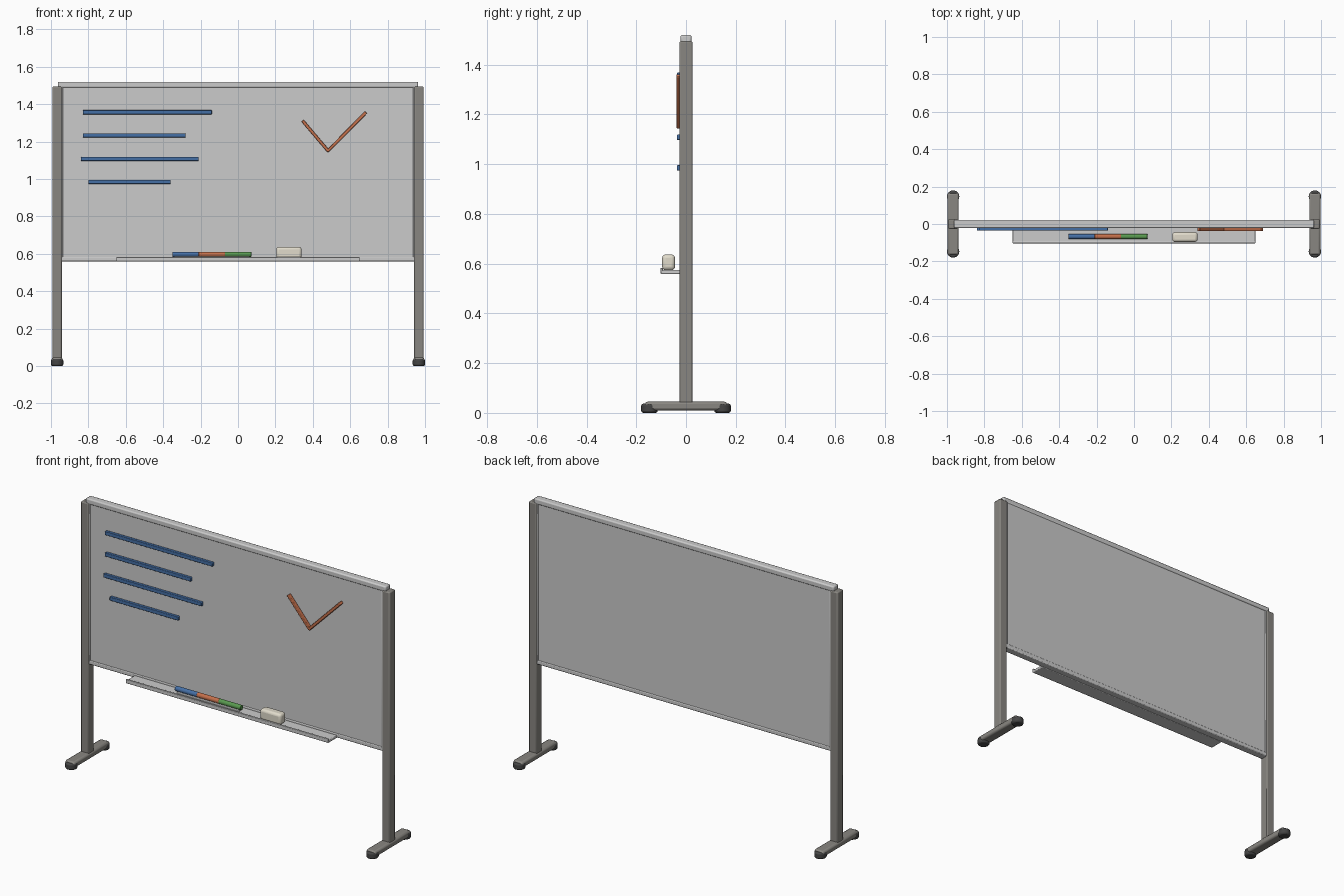
import bpy, math
from mathutils import Vector

if "Cube" in bpy.data.objects:
    bpy.data.objects.remove(bpy.data.objects["Cube"])


def material(name, rgb):
    m = bpy.data.materials.new(name)
    m.diffuse_color = (*rgb, 1)
    m.use_nodes = True
    m.node_tree.nodes["Principled BSDF"].inputs["Base Color"].default_value = m.diffuse_color
    return m


BLUE = material("blue_ink", (0.06, 0.16, 0.38))
RED = material("red_ink", (0.55, 0.16, 0.07))
GREEN = material("green_ink", (0.10, 0.32, 0.08))
METAL = material("dark_metal", (0.25, 0.24, 0.22))
RUBBER = material("rubber", (0.06, 0.06, 0.06))
CREAM = material("eraser_felt", (0.75, 0.71, 0.60))


def finish(ob, name, mat, bevel, segments):
    ob.name = ob.data.name = name
    if mat:
        ob.data.materials.append(mat)
    if bevel:
        b = ob.modifiers.new("bevel", 'BEVEL')
        b.width = bevel
        b.segments = segments
        b.limit_method = 'ANGLE'
    bpy.ops.object.shade_smooth_by_angle(angle=math.radians(35))
    return ob


def box(name, lo, hi, mat=None, bevel=0.0, segments=2):
    """Bevelled box between two corners."""
    lo, hi = Vector(lo), Vector(hi)
    bpy.ops.mesh.primitive_cube_add(size=1, location=(lo + hi) / 2)
    ob = bpy.context.object
    ob.scale = hi - lo
    bpy.ops.object.transform_apply(location=False, rotation=False, scale=True)
    return finish(ob, name, mat, bevel, segments)


def cylinder(name, loc, radius, depth, mat=None, rot=(0, 0, 0), bevel=0.0):
    bpy.ops.mesh.primitive_cylinder_add(vertices=24, radius=radius, depth=depth,
                                        location=loc, rotation=rot)
    return finish(bpy.context.object, name, mat, bevel, 2)


def stroke(name, a, b, width, y0, y1, mat):
    """Raised pen line on the board from a to b, both (x, z)."""
    a, b = Vector((a[0], 0, a[1])), Vector((b[0], 0, b[1]))
    d, mid = b - a, (a + b) / 2
    half = d.length / 2
    ob = box(name, (-half, y0, -width / 2), (half, y1, width / 2), mat, 0.003)
    ob.location = (mid.x, (y0 + y1) / 2, mid.z)
    ob.rotation_euler.y = -math.atan2(d.z, d.x)
    return ob


# Writing panel and its frame
box("writing_panel", (-0.945, -0.019, 0.57), (0.945, 0.019, 1.505))
box("top_rail", (-0.963, -0.022, 1.488), (0.963, 0.022, 1.52), None, 0.007)
box("bottom_rail", (-0.95, -0.022, 0.56), (0.95, 0.022, 0.585), None, 0.005)

# Stand: side rail, post, foot bar and rubber tips on each side
for side, s in (("left", -1), ("right", 1)):
    x = s * 0.967
    xs = sorted((s * 0.935, s * 0.955))
    box(side + "_rail", (xs[0], -0.022, 0.56), (xs[1], 0.022, 1.51), None, 0.004)
    box(side + "_post", (x - 0.025, -0.026, 0.03), (x + 0.025, 0.026, 1.495),
        METAL, 0.006)
    box(side + "_foot", (x - 0.03, -0.165, 0.01), (x + 0.03, 0.165, 0.045),
        METAL, 0.01)
    for end, e in (("front", -1), ("back", 1)):
        cylinder(f"{side}_{end}_foot_tip", (x, e * 0.147, 0.0185), 0.033, 0.037,
                 RUBBER, bevel=0.008)

# Pen tray with a front lip
box("pen_tray", (-0.65, -0.10, 0.558), (0.65, -0.015, 0.574), None, 0.004)
box("tray_lip", (-0.65, -0.103, 0.56), (0.65, -0.093, 0.583), None, 0.003)

# Markers laid end to end
for i, (name, mat) in enumerate((("blue", BLUE), ("red", RED), ("green", GREEN))):
    cylinder(name + "_marker", (-0.28 + 0.14 * i, -0.067, 0.597), 0.014, 0.142,
             mat, (0, math.pi / 2, 0), 0.002)
box("marker_bed", (-0.34, -0.075, 0.57), (0.06, -0.059, 0.586))

# Eraser
box("eraser", (0.205, -0.096, 0.574), (0.34, -0.044, 0.637), CREAM, 0.014, 3)

# Written lines
for i, (x0, x1, z) in enumerate(((-0.83, -0.14, 1.357), (-0.83, -0.28, 1.233),
                                 (-0.84, -0.21, 1.108), (-0.80, -0.36, 0.985))):
    stroke(f"written_line_{i + 1}", (x0, z), (x1, z), 0.022, -0.036, -0.018, BLUE)

# Tick mark
stroke("tick_short", (0.345, 1.312), (0.484, 1.148), 0.016, -0.038, -0.018, RED)
stroke("tick_long", (0.478, 1.148), (0.685, 1.357), 0.016, -0.038, -0.018, RED)
